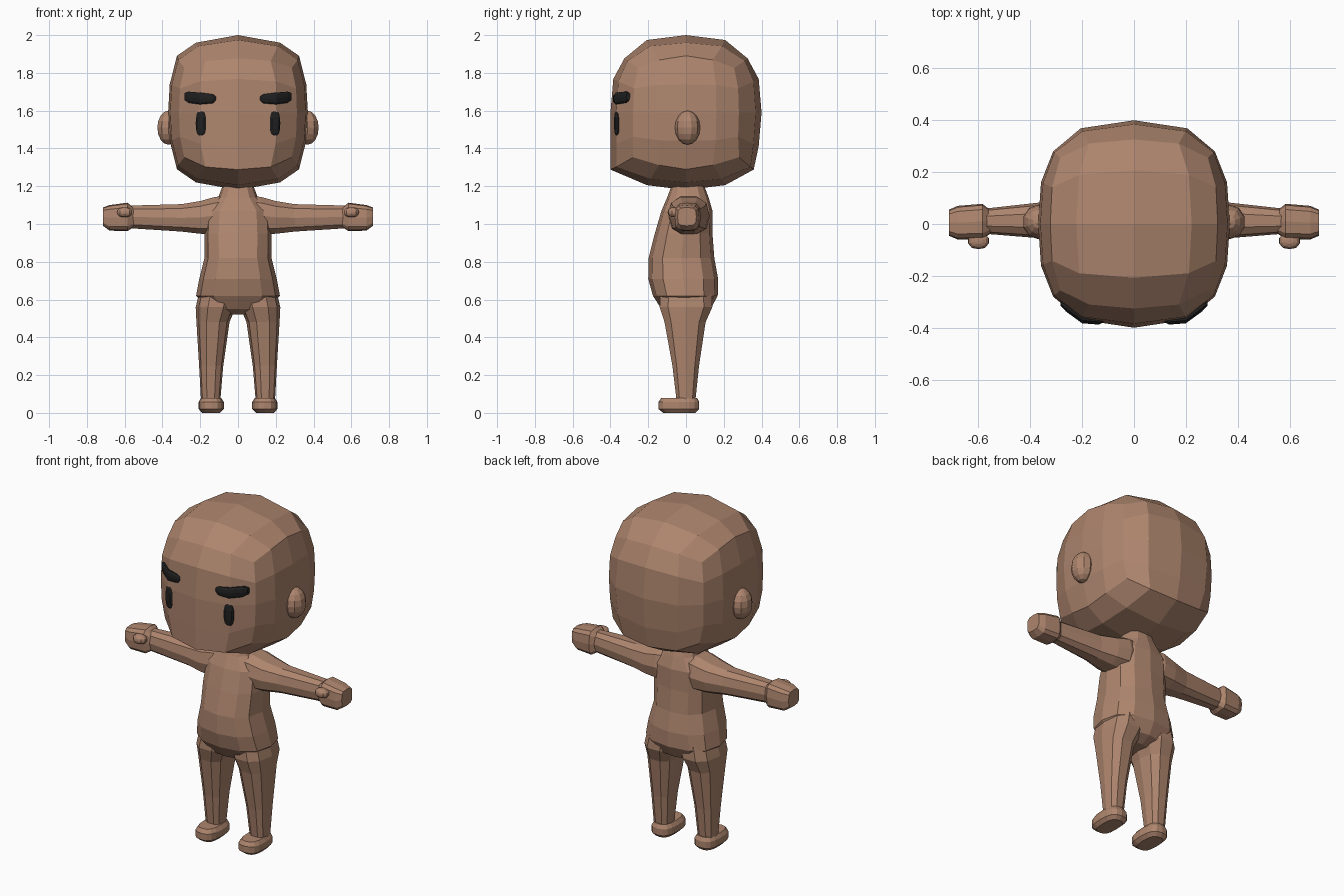
import bpy, bmesh, math
from mathutils import Matrix

if "Cube" in bpy.data.objects:
    bpy.data.objects.remove(bpy.data.objects["Cube"])


def material(name, rgb):
    m = bpy.data.materials.new(name)
    m.diffuse_color = (*rgb, 1)
    m.use_nodes = True
    m.node_tree.nodes["Principled BSDF"].inputs["Base Color"].default_value = m.diffuse_color
    return m


SKIN = material("tan skin", (0.42, 0.235, 0.155))
BLACK = material("soft black", (0.014, 0.014, 0.014))


def finish(name, bm, mat, mirror=True):
    bmesh.ops.recalc_face_normals(bm, faces=bm.faces)
    me = bpy.data.meshes.new(name)
    bm.to_mesh(me)
    bm.free()
    me.materials.append(mat)
    ob = bpy.data.objects.new(name, me)
    bpy.context.collection.objects.link(ob)
    if mirror:
        ob.modifiers.new("Mirror", 'MIRROR')
    return ob


def loft(name, rings, axis='z', n=12, power=2.5, mat=SKIN, mirror=True):
    """Skin superellipse rings (t, a0, a1, b0, b1) stacked along an axis."""
    bm = bmesh.new()
    rows = []
    for t, a0, a1, b0, b1 in rings:
        row = []
        for i in range(n):
            ang = 2 * math.pi * i / n
            c, s = math.cos(ang), math.sin(ang)
            a = (a0 + a1) / 2 + (a1 - a0) / 2 * math.copysign(abs(c) ** (2 / power), c)
            b = (b0 + b1) / 2 + (b1 - b0) / 2 * math.copysign(abs(s) ** (2 / power), s)
            row.append(bm.verts.new((a, b, t) if axis == 'z' else (t, a, b)))
        rows.append(row)
    for lo, hi in zip(rows, rows[1:]):
        for i in range(n):
            j = (i + 1) % n
            bm.faces.new((lo[i], lo[j], hi[j], hi[i]))
    bm.faces.new(rows[0])
    bm.faces.new(rows[-1])
    return finish(name, bm, mat, mirror)


def ellipsoid(name, loc, half, mat=SKIN, turn=0, power=2.0, segs=10, rings=8):
    bm = bmesh.new()
    bmesh.ops.create_uvsphere(bm, u_segments=segs, v_segments=rings, radius=1)
    for v in bm.verts:
        v.co /= sum(abs(c) ** power for c in v.co) ** (1 / power)
    bm.transform(Matrix.Translation(loc) @ Matrix.Rotation(turn, 4, 'Z')
                 @ Matrix.Diagonal((*half, 1)))
    return finish(name, bm, mat)


# Head: a cube with 4x4 faces per side, rounded, with a flat square-chinned face
bm = bmesh.new()
bmesh.ops.create_cube(bm, size=2)
bmesh.ops.subdivide_edges(bm, edges=bm.edges[:], cuts=3, use_grid_fill=True)
P = 2.75
for vert in bm.verts:
    u, v, w = vert.co

    def size(h):
        return (abs(u) ** P + abs(.83 * v) ** P + abs(.75 * h) ** P) ** (1 / P)

    k = size(w)
    x, y, z = .37 * u / k, .4 * .83 * v / k, .41 * .75 * w / k
    if v < -.99 and w < 0:                      # face stays upright to the chin
        y = -.4 * .83 / size(0)
    elif v > .99 and w < -.99:                  # fuller nape
        y *= 1.1
    if abs(u) > .99 and abs(w) > .99:           # squarer side edges
        z *= 1.12 - .12 * abs(v)
    elif abs(v) > .99 and w > .99:              # softer brow and crown edges
        z *= .95
    vert.co = (x, y, z + 1.59)
finish("head", bm, SKIN, mirror=False)

# Face details and ears
loft("eyebrow", [(.117, -.378, -.362, 1.65, 1.678), (.135, -.388, -.355, 1.638, 1.688),
                 (.2, -.383, -.345, 1.632, 1.697), (.262, -.338, -.3, 1.64, 1.702),
                 (.283, -.315, -.295, 1.655, 1.695)], axis='x', n=10, mat=BLACK)
ellipsoid("eye", (.195, -.364, 1.533), (.029, .014, .066), BLACK, math.radians(15), 3)
ellipsoid("ear", (.368, .008, 1.51), (.062, .067, .09))

# Torso with neck
loft("torso", [(z, -hx, hx, f, b) for z, hx, f, b in (
    (.52, .06, -.07, .07), (.55, .15, -.13, .13), (.62, .222, -.175, .168),
    (.71, .205, -.2, .17), (.82, .177, -.198, .15), (.95, .178, -.165, .14),
    (1.07, .17, -.13, .14), (1.14, .105, -.1, .12), (1.22, .075, -.07, .09))],
    mirror=False)

# Arms, fists and thumbs
loft("arm", [(.06, -.09, .11, .95, 1.15), (.12, -.095, .125, .94, 1.148),
             (.2, -.085, .115, .945, 1.125), (.3, -.06, .09, .957, 1.108),
             (.57, -.038, .06, .975, 1.1)], axis='x', n=10)
loft("hand", [(.55, -.035, .05, .985, 1.085), (.585, -.058, .078, .962, 1.113),
              (.68, -.06, .07, .965, 1.1), (.714, -.045, .055, .99, 1.088)],
     axis='x', n=12, power=3.5)
ellipsoid("thumb", (.6, -.065, 1.062), (.041, .032, .026), power=2.4)

# Legs and feet
loft("leg", [(.66, .0, .2, -.14, .14), (.56, .012, .224, -.145, .145),
             (.48, .045, .22, -.118, .108), (.25, .078, .206, -.075, .072),
             (.05, .095, .195, -.05, .05)], n=10)
loft("foot", [(0, .095, .19, -.12, .05), (.02, .075, .208, -.146, .07),
              (.058, .075, .208, -.146, .07), (.08, .09, .195, -.13, .058)],
     n=16, power=2.8)
